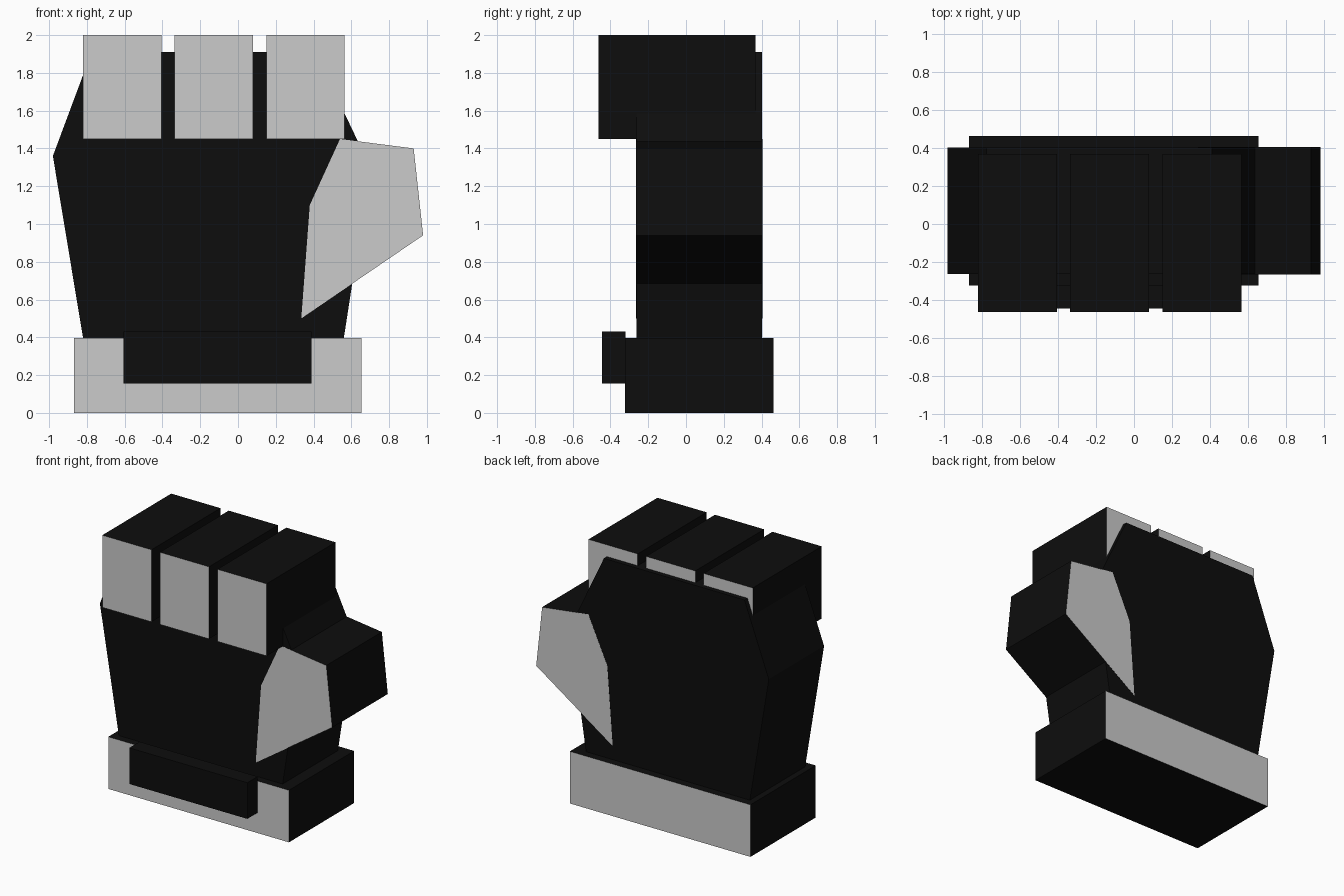
import bpy
import bmesh

if "Cube" in bpy.data.objects:
    bpy.data.objects.remove(bpy.data.objects["Cube"])

black = bpy.data.materials.new("black")
black.diffuse_color = (0.004, 0.004, 0.004, 1)
black.use_nodes = True
black.node_tree.nodes["Principled BSDF"].inputs["Base Color"].default_value = black.diffuse_color


def prism(name, profile, y0, y1, grey_caps=True):
    """Extrude an xz profile from y0 to y1; sides black, caps grey or black."""
    bm = bmesh.new()
    front = [bm.verts.new((x, y0, z)) for x, z in profile]
    back = [bm.verts.new((x, y1, z)) for x, z in profile]
    caps = [bm.faces.new(front), bm.faces.new(back[::-1])]
    for i in range(len(profile)):
        j = (i + 1) % len(profile)
        bm.faces.new((front[i], back[i], back[j], front[j]))
    for f in bm.faces:
        f.material_index = 0 if (grey_caps and f in caps) else 1
    bmesh.ops.recalc_face_normals(bm, faces=bm.faces[:])
    mesh = bpy.data.meshes.new(name)
    mesh.materials.append(None)
    mesh.materials.append(black)
    bm.to_mesh(mesh)
    bm.free()
    obj = bpy.data.objects.new(name, mesh)
    bpy.context.collection.objects.link(obj)
    return obj


def rect(x0, x1, z0, z1):
    return [(x0, z0), (x1, z0), (x1, z1), (x0, z1)]


# Palm body
prism("palm", [(-0.82, 0.395), (0.56, 0.395), (0.70, 1.30), (0.41, 1.91),
               (-0.775, 1.91), (-0.98, 1.36)], -0.263, 0.403, grey_caps=False)

# Folded fingers
for i in range(3):
    x = -0.82 + i * 0.485
    prism(f"finger_{i + 1}", rect(x, x + 0.415, 1.45, 2.0), -0.463, 0.367)

# Thumb, almost flush with the palm
prism("thumb", [(0.335, 0.50), (0.98, 0.94), (0.93, 1.40), (0.54, 1.45),
                (0.38, 1.10)], -0.265, 0.404)

# Wrist cuff and its front plate
prism("cuff", rect(-0.868, 0.655, 0.0, 0.397), -0.322, 0.463)
prism("cuff_plate", rect(-0.605, 0.39, 0.155, 0.43), -0.445, -0.321, grey_caps=False)
